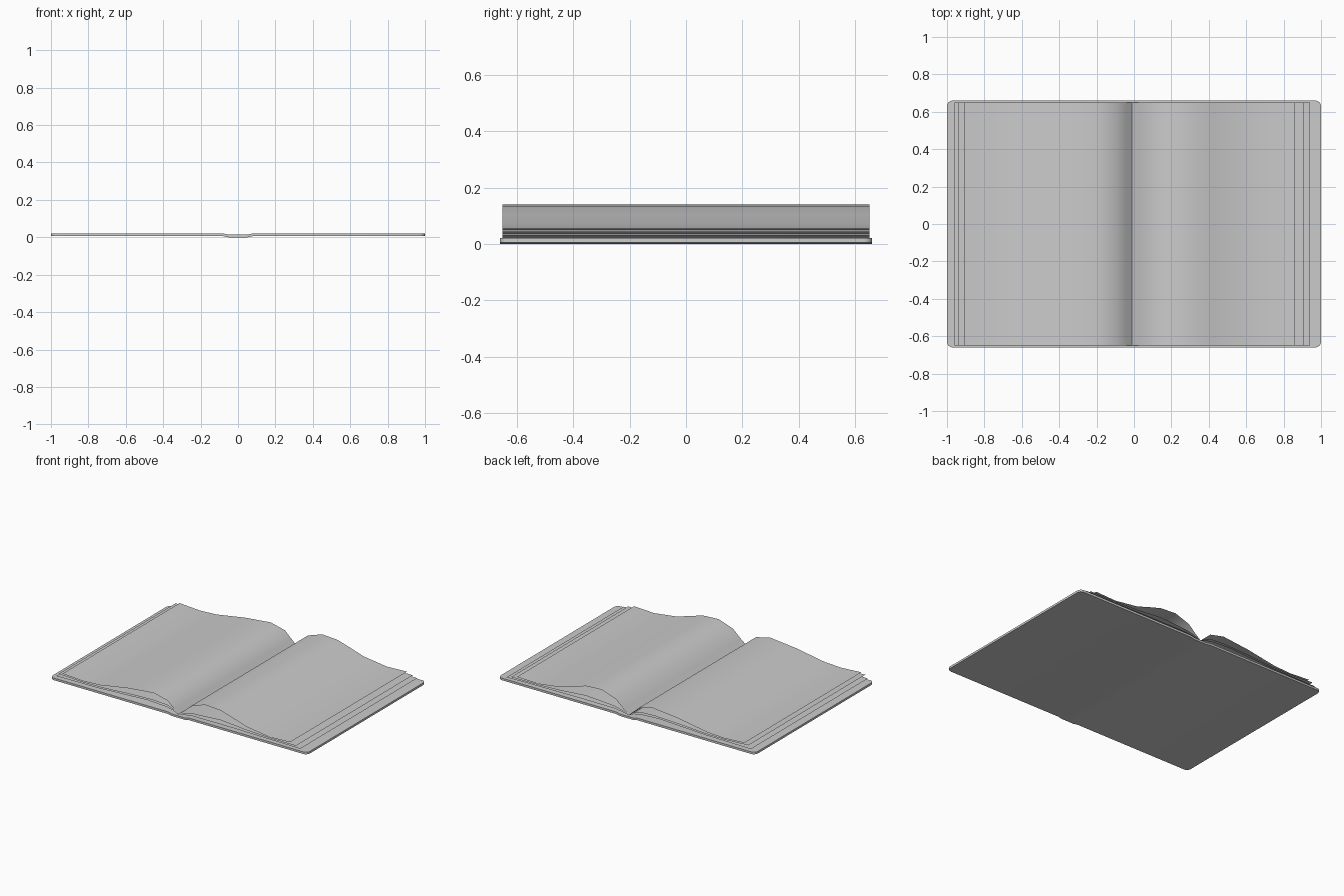
import bpy, bmesh

if "Cube" in bpy.data.objects:
    bpy.data.objects.remove(bpy.data.objects["Cube"])

def extrude_profile(name, pts, half_y, closed=False, corner=0.0):
    """Sweep an x-z profile along y; closed profiles become solids."""
    bm = bmesh.new()
    front = [bm.verts.new((x, -half_y, z)) for x, z in pts]
    back = [bm.verts.new((x, half_y, z)) for x, z in pts]
    n = len(pts)
    for i in range(n if closed else n - 1):
        j = (i + 1) % n
        bm.faces.new((front[i], front[j], back[j], back[i]))
    if closed:
        bm.faces.new(front)
        bm.faces.new(back[::-1])
        bmesh.ops.recalc_face_normals(bm, faces=bm.faces[:])
    elif sum(f.normal.z for f in bm.faces) == 0:
        bm.normal_update()
    if not closed:
        bm.normal_update()
        if sum(f.normal.z for f in bm.faces) < 0:
            bmesh.ops.reverse_faces(bm, faces=bm.faces[:])
    if corner:
        edges = [e for e in bm.edges
                 if all(abs(abs(v.co.x) - 1) < 1e-4 for v in e.verts)
                 and abs(e.verts[0].co.z - e.verts[1].co.z) > 1e-4]
        bmesh.ops.bevel(bm, geom=edges, offset=corner, segments=4,
                        profile=0.5, affect='EDGES')
    me = bpy.data.meshes.new(name)
    bm.to_mesh(me)
    bm.free()
    ob = bpy.data.objects.new(name, me)
    bpy.context.collection.objects.link(ob)
    bpy.context.view_layer.objects.active = ob
    bpy.ops.object.select_all(action='DESELECT')
    ob.select_set(True)
    bpy.ops.object.shade_smooth_by_angle(angle=1.0 if not closed else 0.6)
    return ob

# Cover board with a slightly sunken spine and rounded corners
half = [(0.05, 0.0), (0.08, 0.006), (1.0, 0.006), (1.0, 0.021),
        (0.08, 0.021), (0.05, 0.014)]
cover = half + [(-x, z) for x, z in reversed(half)]
extrude_profile("cover", cover, 0.66, closed=True, corner=0.03)

# Loose sheets fanning out from the spine
root = (-0.01, 0.018)
pages = {
    "left_page_top": [(-0.04, 0.046), (-0.09, 0.092), (-0.2, 0.118), (-0.4, 0.098),
                      (-0.62, 0.061), (-0.75, 0.054), (-0.91, 0.064)],
    "left_page_middle": [(-0.05, 0.045), (-0.1, 0.062), (-0.22, 0.067), (-0.4, 0.06),
                         (-0.6, 0.048), (-0.76, 0.046), (-0.94, 0.055)],
    "left_page_bottom": [(-0.05, 0.036), (-0.1, 0.047), (-0.25, 0.055), (-0.42, 0.047),
                         (-0.62, 0.038), (-0.96, 0.034)],
    "right_page_top": [(0.03, 0.05), (0.09, 0.104), (0.2, 0.141), (0.32, 0.134),
                       (0.42, 0.105), (0.52, 0.073), (0.7, 0.049), (0.86, 0.055)],
    "right_page_middle": [(0.04, 0.038), (0.1, 0.052), (0.32, 0.066), (0.52, 0.05),
                          (0.72, 0.042), (0.905, 0.042)],
    "right_page_bottom": [(0.04, 0.028), (0.1, 0.036), (0.4, 0.037),
                          (0.65, 0.034), (0.94, 0.031)],
}
for name, pts in pages.items():
    extrude_profile(name, [root] + pts, 0.65)
